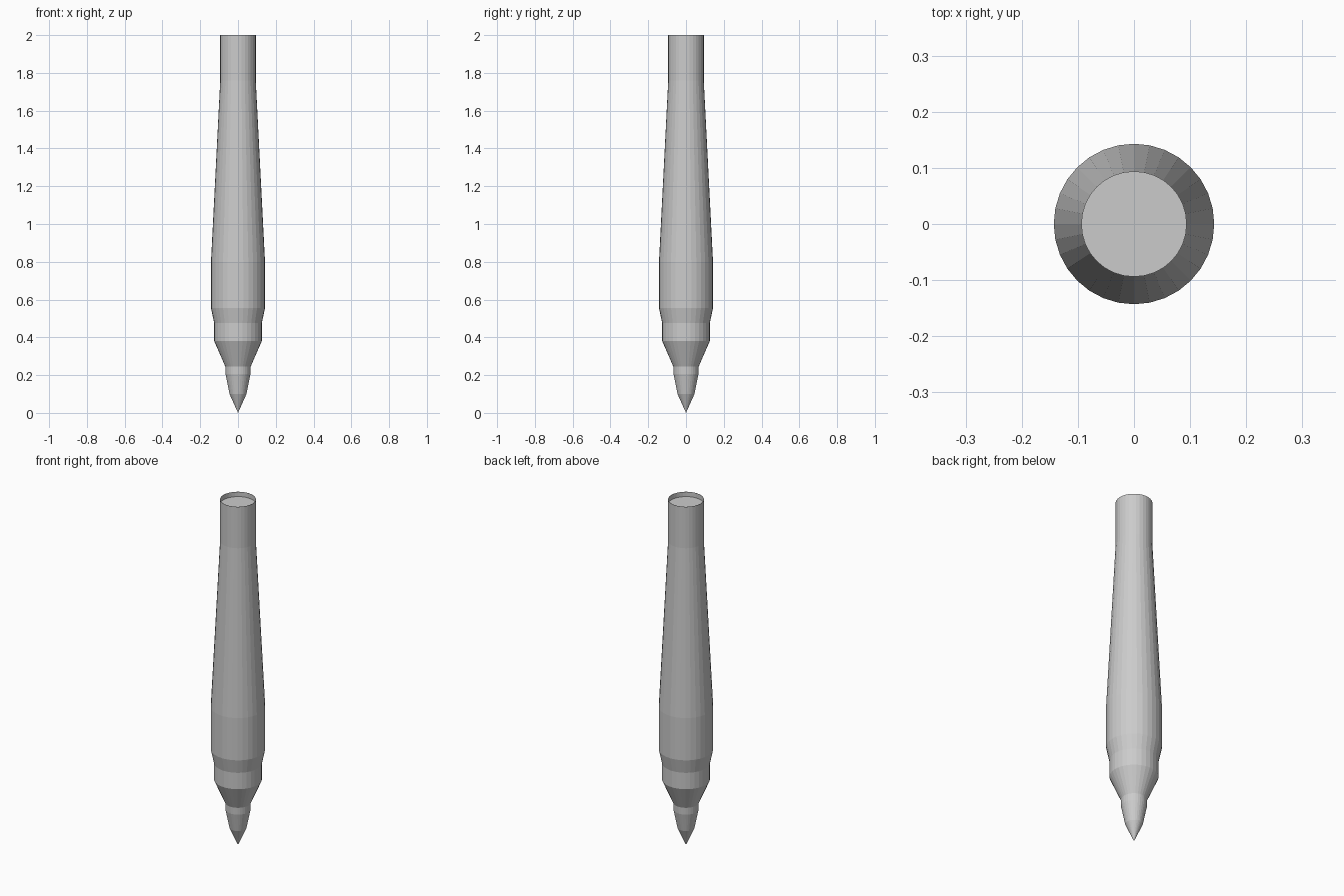
import bpy, bmesh, math

if "Cube" in bpy.data.objects:
    bpy.data.objects.remove(bpy.data.objects["Cube"])

SIDES = 32


def lathe(name, profile):
    """Revolve (radius, height) points around z; zero radius becomes a single point."""
    bm = bmesh.new()
    rings = []
    for r, z in profile:
        if r == 0:
            rings.append([bm.verts.new((0, 0, z))] * SIDES)
        else:
            rings.append([bm.verts.new((r * math.cos(2 * math.pi * i / SIDES),
                                        r * math.sin(2 * math.pi * i / SIDES), z))
                          for i in range(SIDES)])
    for low, high in zip(rings, rings[1:]):
        for i in range(SIDES):
            j = (i + 1) % SIDES
            corners = dict.fromkeys((low[i], low[j], high[j], high[i]))
            bm.faces.new(list(corners))
    mesh = bpy.data.meshes.new(name)
    bm.to_mesh(mesh)
    bm.free()
    obj = bpy.data.objects.new(name, mesh)
    bpy.context.collection.objects.link(obj)
    return obj


# Pointed writing tip with a short straight collar
lathe("tip", [(0, 0), (0.045, 0.10), (0.066, 0.205), (0.067, 0.245)])

# Tapered nose and straight grip band
lathe("nose", [(0.067, 0.245), (0.126, 0.38), (0.126, 0.475)])

# Long barrel, ending in an open rim with a recessed flat end
lathe("barrel", [(0.126, 0.475), (0.143, 0.555), (0.143, 0.80), (0.094, 1.76),
                 (0.094, 2.0), (0.0935, 2.0), (0.0935, 1.972), (0, 1.972)])
